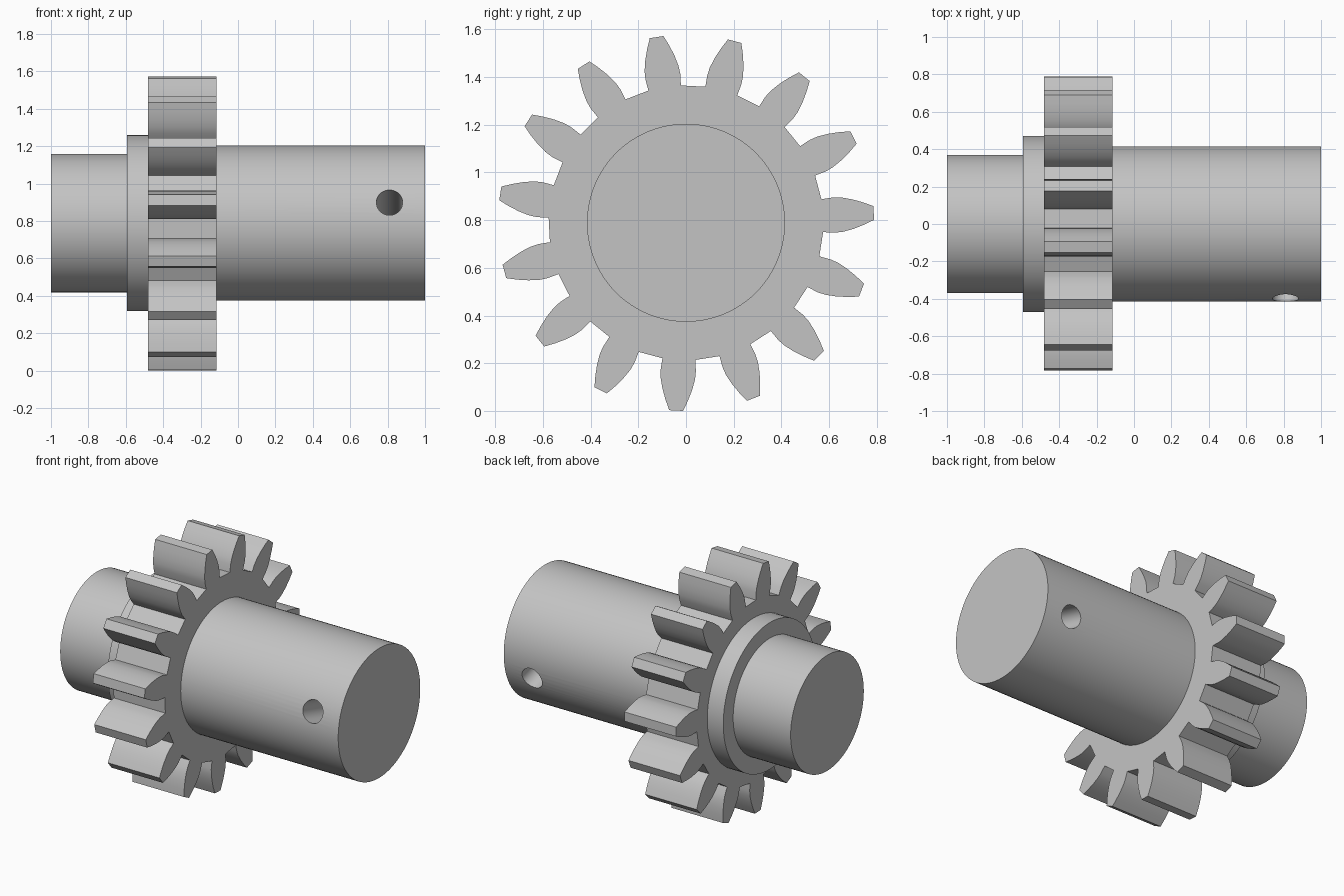
import bpy
import bmesh
from math import radians, cos, sin, atan2, hypot, pi

cube = bpy.data.objects.get("Cube")
if cube:
    bpy.data.objects.remove(cube, do_unlink=True)

AXIS_Z = 0.789
TEETH = 15

steel = bpy.data.materials.new("plain grey steel")
steel.use_nodes = True
steel.diffuse_color = (0.55, 0.55, 0.55, 1)
steel.node_tree.nodes["Principled BSDF"].inputs["Base Color"].default_value = (0.55, 0.55, 0.55, 1)


def activate(obj):
    bpy.ops.object.select_all(action="DESELECT")
    obj.select_set(True)
    bpy.context.view_layer.objects.active = obj


def finish(obj):
    activate(obj)
    bpy.ops.object.shade_smooth_by_angle(angle=radians(30))


def extrude_profile(name, points, x0, x1):
    """Extrude a closed (y, z) outline around the axis from x0 to x1."""
    bm = bmesh.new()
    face = bm.faces.new([bm.verts.new((x0, y, AXIS_Z + z)) for y, z in points])
    grown = bmesh.ops.extrude_face_region(bm, geom=[face], use_keep_orig=True)
    moved = [v for v in grown["geom"] if isinstance(v, bmesh.types.BMVert)]
    bmesh.ops.translate(bm, verts=moved, vec=(x1 - x0, 0, 0))
    bmesh.ops.recalc_face_normals(bm, faces=bm.faces)
    mesh = bpy.data.meshes.new(name)
    bm.to_mesh(mesh)
    bm.free()
    mesh.materials.append(steel)
    obj = bpy.data.objects.new(name, mesh)
    bpy.context.collection.objects.link(obj)
    return obj


def circle(radius, sides=96):
    return [(radius * cos(2 * pi * i / sides), radius * sin(2 * pi * i / sides))
            for i in range(sides)]


# Gear: one tooth flank (radius, half width), mirrored and repeated
flank = [(0.572, 0.069), (0.62, 0.074), (0.655, 0.072),
         (0.70, 0.062), (0.745, 0.047), (0.788, 0.029)]
tooth = [(r, -w) for r, w in flank] + [(r, w) for r, w in reversed(flank)]
outline = []
for i in range(TEETH):
    turn = radians(3) + 2 * pi * i / TEETH
    for r, w in tooth:
        a, d = turn + atan2(w, r), hypot(r, w)
        outline.append((d * cos(a), d * sin(a)))
finish(extrude_profile("gear", outline, -0.48, -0.115))

# Stepped shaft, each section running on inside its neighbour
finish(extrude_profile("short_journal", circle(0.37), -1.0, -0.5))
finish(extrude_profile("collar", circle(0.47), -0.593, -0.4))
shaft = extrude_profile("main_shaft", circle(0.415), -0.2, 1.0)

# Tilted pin hole straight through the main shaft
bpy.ops.mesh.primitive_cylinder_add(vertices=48, radius=0.07, depth=1.2,
                                    location=(0.81, 0, AXIS_Z),
                                    rotation=(radians(74.5), 0, 0))
cutter = bpy.context.object
cutter.name = "pin_hole_cutter"
cutter.hide_render = True
cutter.data.materials.append(steel)
activate(shaft)
cut = shaft.modifiers.new("pin_hole", "BOOLEAN")
cut.operation = "DIFFERENCE"
cut.solver = "EXACT"
cut.object = cutter
bpy.ops.object.modifier_apply(modifier=cut.name)
bpy.data.objects.remove(cutter, do_unlink=True)
finish(shaft)
